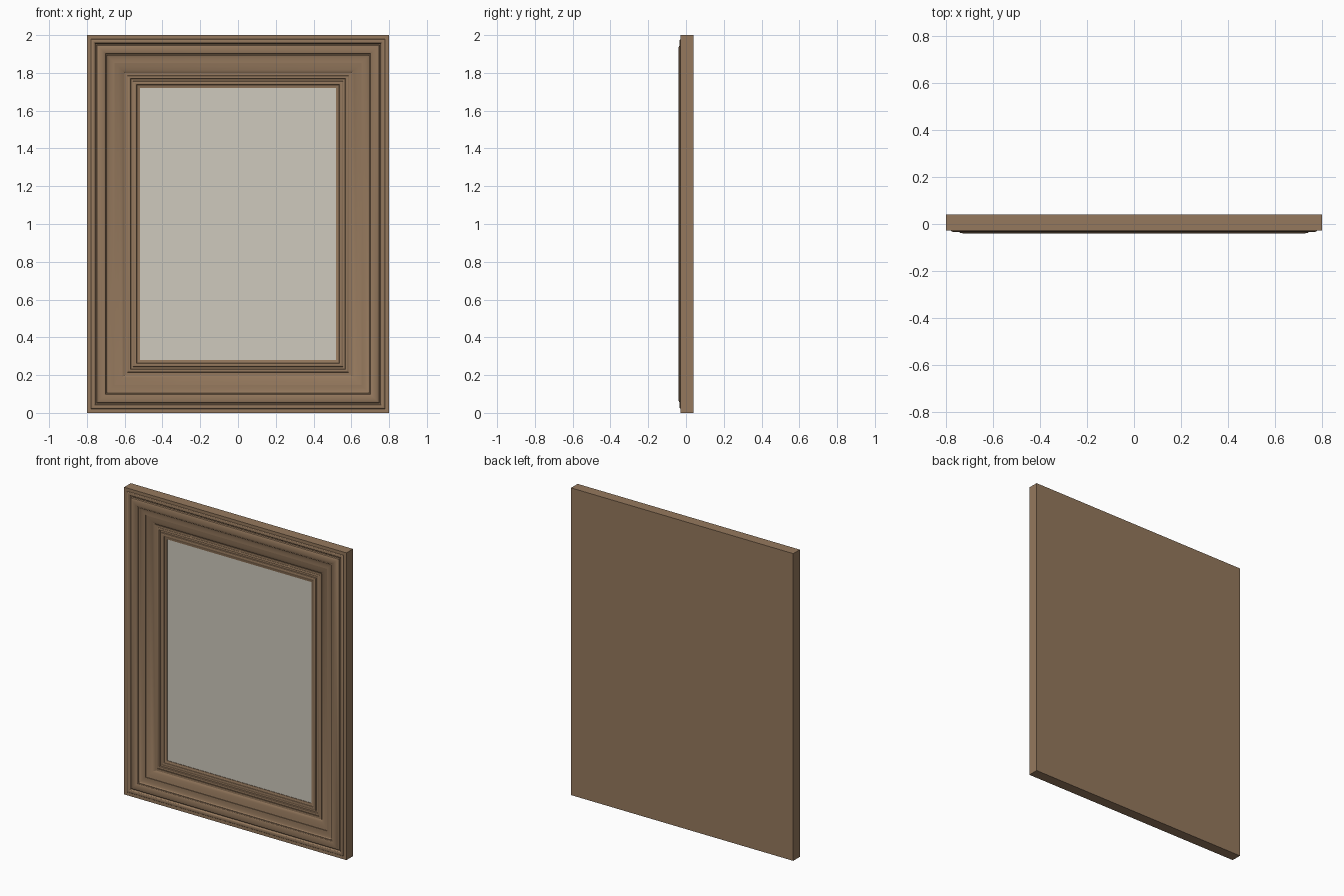
import bpy, bmesh, math

if "Cube" in bpy.data.objects:
    bpy.data.objects.remove(bpy.data.objects["Cube"])

W, H, BACK = 1.6, 2.0, 0.04
PANEL_Y = 0.015


def material(name, rgb):
    m = bpy.data.materials.new(name)
    m.diffuse_color = (*rgb, 1)
    m.use_nodes = True
    m.node_tree.nodes["Principled BSDF"].inputs["Base Color"].default_value = m.diffuse_color
    return m


def arc(cx, cy, rx, ry, a0, a1, n=8):
    """Elliptic arc of (inset, y) profile points, angles in degrees."""
    return [(cx + rx * math.cos(math.radians(a0 + (a1 - a0) * i / n)),
             cy + ry * math.sin(math.radians(a0 + (a1 - a0) * i / n)))
            for i in range(n + 1)]


def ring(bm, inset, y):
    x, lo, hi = W / 2 - inset, inset, H - inset
    return [bm.verts.new(p) for p in
            ((-x, y, lo), (x, y, lo), (x, y, hi), (-x, y, hi))]


def mitred_frame(name, profile, mat):
    """Sweep a profile round the rectangle with mitred corners, capped behind."""
    bm = bmesh.new()
    rings = [ring(bm, d, y) for d, y in profile]
    for a, b in zip(rings, rings[1:]):
        for i in range(4):
            j = (i + 1) % 4
            bm.faces.new((a[i], a[j], b[j], b[i]))
    bm.faces.new(rings[0])
    bm.faces.new(rings[-1])
    bmesh.ops.recalc_face_normals(bm, faces=bm.faces)
    me = bpy.data.meshes.new(name)
    bm.to_mesh(me)
    bm.free()
    ob = bpy.data.objects.new(name, me)
    bpy.context.collection.objects.link(ob)
    me.materials.append(mat)
    bpy.context.view_layer.objects.active = ob
    ob.select_set(True)
    bpy.ops.object.shade_smooth_by_angle(angle=math.radians(32))
    ob.select_set(False)
    return ob


wood = material("wood", (0.30, 0.19, 0.11))
canvas = material("canvas", (0.62, 0.59, 0.51))

# Moulding from the back edge, over the front, down to the panel
profile = [(0, BACK), (0, -0.028), (0.02, -0.028)]
profile += arc(0.032, -0.028, 0.011, 0.006, 180, 360)          # outer bead
profile += [(0.046, -0.022), (0.052, -0.022), (0.052, -0.030)]  # quirk groove
profile += arc(0.076, -0.030, 0.024, 0.010, 180, 360)          # main roll
profile += arc(0.140, -0.030, 0.036, 0.012, 180, 90)           # cove
profile += [(0.147, -0.018), (0.147, -0.014)]
profile += [(0.165, -0.010), (0.185, -0.003), (0.200, 0.006)]  # scoop
profile += [(0.200, 0.002), (0.214, 0.002), (0.214, 0.006)]    # inner steps
profile += arc(0.223, 0.006, 0.008, 0.004, 180, 360, 6)        # inner bead
profile += [(0.233, 0.010), (0.243, 0.010)]
profile += arc(0.254, 0.008, 0.010, 0.005, 180, 360, 6)        # sight bead
profile += [(0.266, 0.009), (0.280, 0.012), (0.280, PANEL_Y + 0.004)]
mitred_frame("moulded_frame", profile, wood)

# Flat picture panel
mitred_frame("picture_panel", [(0.279, PANEL_Y + 0.008), (0.279, PANEL_Y)], canvas)
